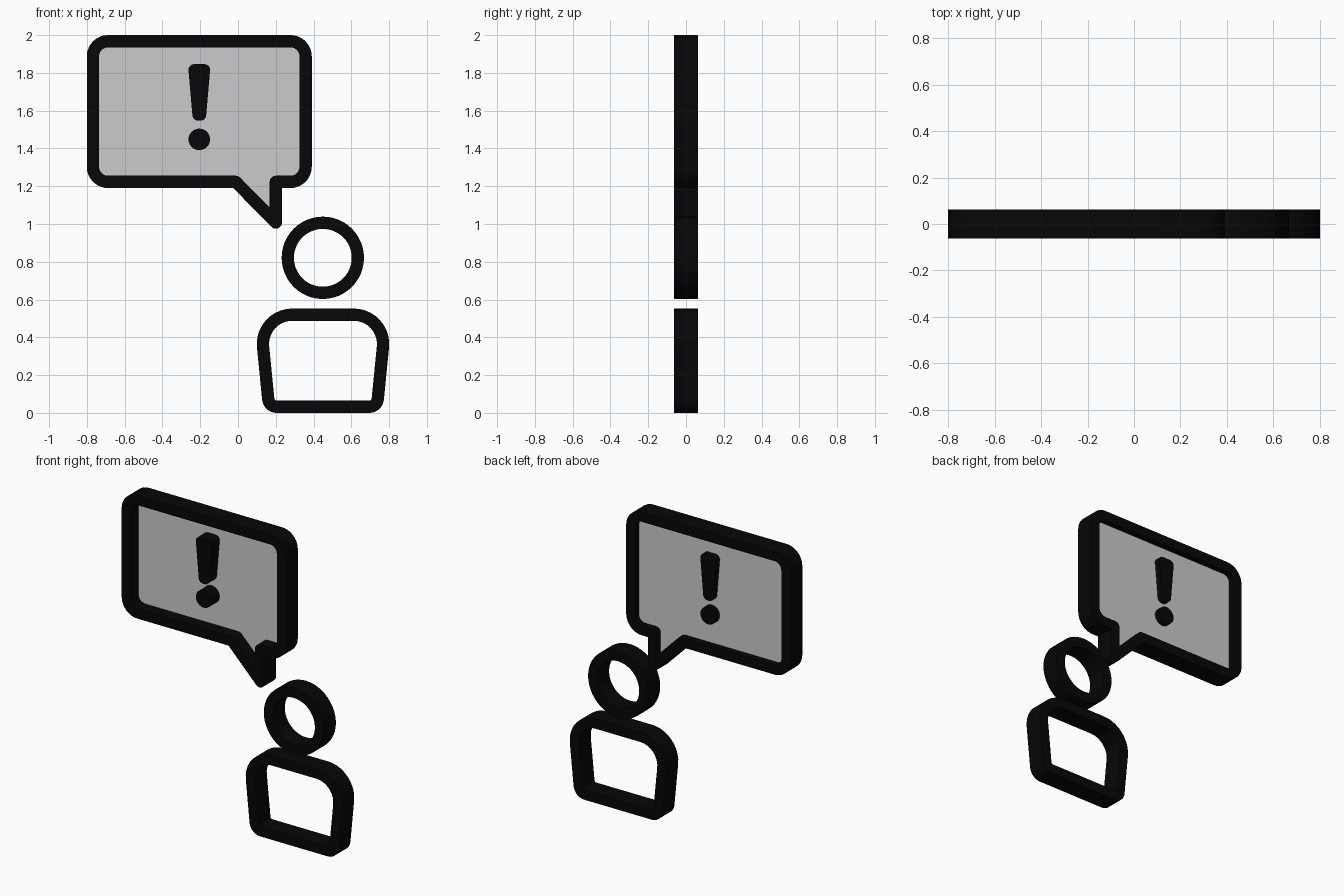
import bpy, bmesh, math
from mathutils import Vector

if "Cube" in bpy.data.objects:
    bpy.data.objects.remove(bpy.data.objects["Cube"])

HALF_DEPTH = 0.0625
HALF_STROKE = 0.0325

ink = bpy.data.materials.new("black")
ink.diffuse_color = (0.002, 0.002, 0.002, 1)
ink.use_nodes = True
ink.node_tree.nodes["Principled BSDF"].inputs["Base Color"].default_value = ink.diffuse_color


def offset(corners, d):
    """Offset a counter-clockwise list of (x, z, radius) corners outward by d."""
    pts = [Vector(c[:2]) for c in corners]
    out = []
    for i, p in enumerate(pts):
        d1 = (p - pts[i - 1]).normalized()
        d2 = (pts[(i + 1) % len(pts)] - p).normalized()
        n1, n2 = Vector((d1.y, -d1.x)), Vector((d2.y, -d2.x))
        q = p + (n1 + n2) * d / (1 + n1.dot(n2))
        turn = 1 if d1.x * d2.y - d1.y * d2.x > 0 else -1
        out.append((q.x, q.y, max(0, corners[i][2] + turn * d)))
    return out


def rounded(corners, steps=10):
    """Turn corners with radii into outline points."""
    pts = [Vector(c[:2]) for c in corners]
    out = []
    for i, p in enumerate(pts):
        r = corners[i][2]
        if r < 1e-4:
            out.append(p)
            continue
        u = (pts[i - 1] - p).normalized()
        v = (pts[(i + 1) % len(pts)] - p).normalized()
        half = u.angle(v) / 2
        t = r / math.tan(half)
        c = p + (u + v).normalized() * r / math.sin(half)
        a0 = p + u * t - c
        a1 = p + v * t - c
        total = math.pi - 2 * half
        for k in range(steps + 1):
            f = k / steps
            out.append(c + (a0 * math.sin((1 - f) * total) + a1 * math.sin(f * total)) / math.sin(total))
    return out


def circle(cx, cz, r, n=48):
    return [Vector((cx + r * math.cos(math.tau * k / n), cz + r * math.sin(math.tau * k / n))) for k in range(n)]


def plate(name, outlines, half_depth=HALF_DEPTH, y=0.0, mat=ink):
    """Extrude filled outlines (later ones are holes) into an upright plate."""
    cu = bpy.data.curves.new(name, 'CURVE')
    cu.dimensions = '2D'
    cu.fill_mode = 'BOTH'
    cu.extrude = half_depth
    for pts in outlines:
        s = cu.splines.new('POLY')
        s.points.add(len(pts) - 1)
        for sp, p in zip(s.points, pts):
            sp.co = (p.x, p.y, 0, 1)
        s.use_cyclic_u = True
    ob = bpy.data.objects.new(name, cu)
    bpy.context.collection.objects.link(ob)
    ob.rotation_euler.x = math.pi / 2
    ob.location.y = y
    bpy.ops.object.select_all(action='DESELECT')
    ob.select_set(True)
    bpy.context.view_layer.objects.active = ob
    bpy.ops.object.convert(target='MESH')
    ob = bpy.context.view_layer.objects.active
    bm = bmesh.new()
    bm.from_mesh(ob.data)
    bmesh.ops.remove_doubles(bm, verts=bm.verts, dist=1e-5)
    bmesh.ops.recalc_face_normals(bm, faces=bm.faces)
    bm.to_mesh(ob.data)
    bm.free()
    if mat:
        ob.data.materials.clear()
        ob.data.materials.append(mat)
    bpy.ops.object.shade_smooth_by_angle(angle=math.radians(30))
    return ob


def stroke(name, corners):
    return plate(name, [rounded(offset(corners, HALF_STROKE)), rounded(offset(corners, -HALF_STROKE))])


# Speech bubble: frame and thin inner panel
bubble = [(-0.768, 1.223, 0.08), (-0.012, 1.223, 0), (0.2, 1.008, 0), (0.2, 1.223, 0),
          (0.358, 1.223, 0.08), (0.358, 1.9675, 0.08), (-0.768, 1.9675, 0.08)]
stroke("bubble_frame", bubble)
plate("bubble_panel", [rounded(bubble)], half_depth=0.002, y=0.022, mat=None)

# Exclamation mark
mark = [(-0.239, 1.547, 0.03), (-0.171, 1.547, 0.03), (-0.145, 1.846, 0.03), (-0.265, 1.846, 0.03)]
plate("mark_bar", [rounded(mark)])
plate("mark_dot", [circle(-0.205, 1.448, 0.057, 32)])

# Person: ring head and rounded shoulders
plate("head_ring", [circle(0.449, 0.821, 0.218), circle(0.449, 0.821, 0.153)])
stroke("body_outline", [(0.164, 0.0325, 0.045), (0.736, 0.0325, 0.045),
                        (0.784, 0.52, 0.155), (0.116, 0.52, 0.155)])
